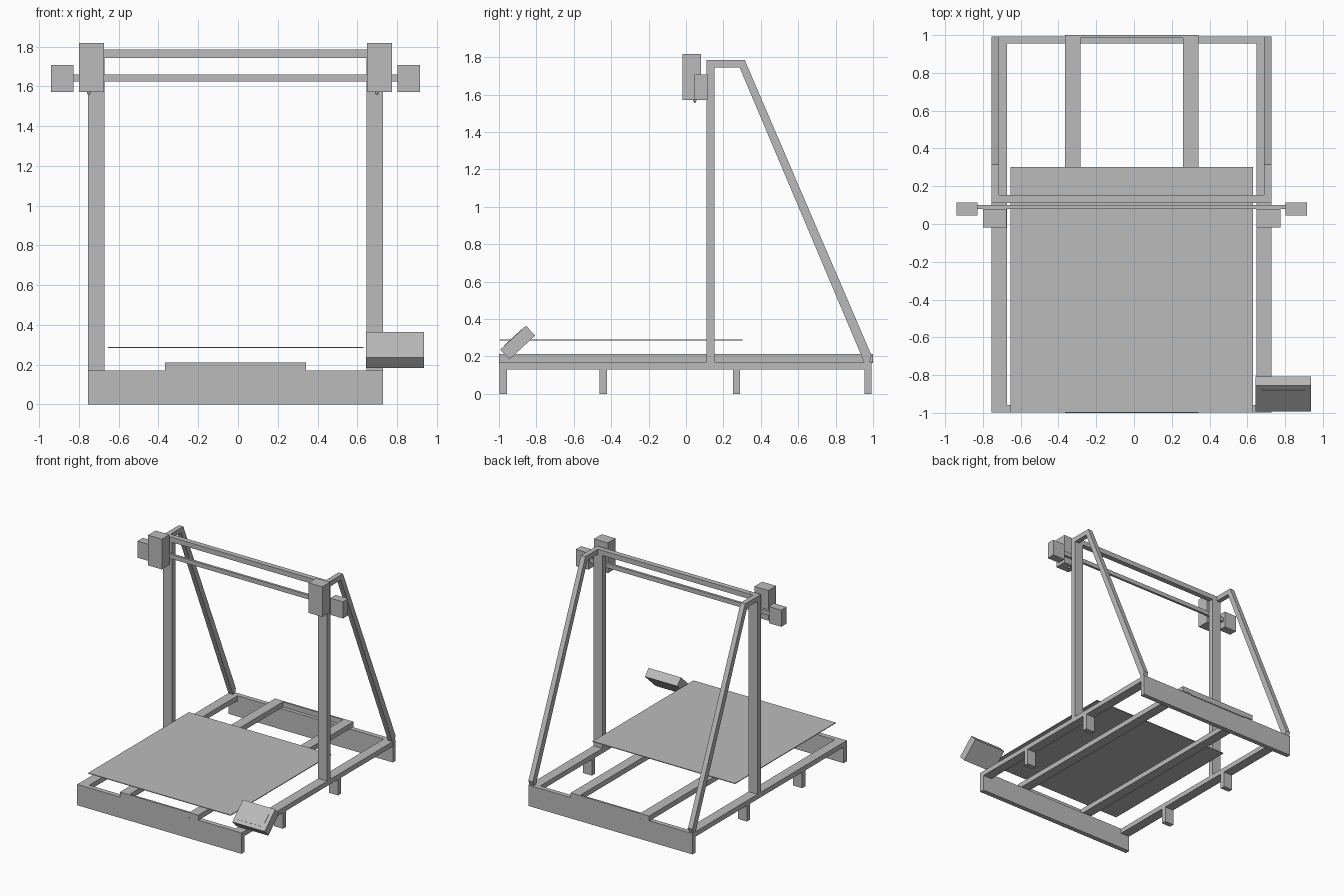
import bpy, bmesh, math
from mathutils import Matrix, Vector

if "Cube" in bpy.data.objects:
    bpy.data.objects.remove(bpy.data.objects["Cube"])

grey = bpy.data.materials.new("plain_grey")
grey.use_nodes = True
grey.diffuse_color = (0.5, 0.5, 0.5, 1)
grey.node_tree.nodes["Principled BSDF"].inputs["Base Color"].default_value = (0.5, 0.5, 0.5, 1)


def finish(name, bm):
    bmesh.ops.recalc_face_normals(bm, faces=bm.faces)
    mesh = bpy.data.meshes.new(name)
    bm.to_mesh(mesh)
    bm.free()
    mesh.materials.append(grey)
    obj = bpy.data.objects.new(name, mesh)
    bpy.context.collection.objects.link(obj)
    return obj


def box(name, x, y, z):
    """Box given as a (low, high) pair on each axis."""
    bm = bmesh.new()
    bmesh.ops.create_cube(bm, size=1)
    for v in bm.verts:
        v.co = [lo + (c + 0.5) * (hi - lo) for c, (lo, hi) in zip(v.co, (x, y, z))]
    return finish(name, bm)


def extrude_x(name, profile, x):
    """Extrude a (y, z) profile between two x values."""
    bm = bmesh.new()
    face = bm.faces.new([bm.verts.new((x[0], y, z)) for y, z in profile])
    new = bmesh.ops.extrude_face_region(bm, geom=[face])["geom"]
    verts = [g for g in new if isinstance(g, bmesh.types.BMVert)]
    bmesh.ops.translate(bm, verts=verts, vec=(x[1] - x[0], 0, 0))
    return finish(name, bm)


MID = -0.0125  # mirror plane of the frame


def pair(lo, hi):
    """Right and left x spans, measured outward from the frame centre."""
    return (("right", (MID - hi, MID - lo)), ("left", (MID + lo, MID + hi)))


# Base frame: end plates, side bars and feet
box("front_plate", (-0.754, 0.729), (-0.997, -0.957), (0, 0.17))
box("back_plate", (-0.754, 0.729), (0.955, 0.993), (0, 0.17))
for side, x in pair(0.66, 0.741):
    box(side + "_side_bar", x, (-0.957, 0.955), (0.13, 0.17))
    for i, y in enumerate((-0.442, 0.27)):
        box(f"{side}_foot_{i + 1}", x, (y - 0.02, y + 0.02), (0, 0.13))
    box(side + "_upright", x, (0.11, 0.153), (0.17, 1.785))

# Bed rails and the narrow strips joining their ends
for side, x in pair(0.272, 0.354):
    box(side + "_bed_rail", x, (-1, 1), (0.17, 0.212))
box("front_rail_strip", (MID - 0.272, MID + 0.272), (-1, -0.985), (0.165, 0.212))
box("back_rail_strip", (MID - 0.272, MID + 0.272), (0.985, 1), (0.165, 0.212))
box("bed", (-0.655, 0.631), (-0.997, 0.302), (0.284, 0.29))

# Gantry top bar and bent rear braces
box("top_bar", (-0.672, 0.648), (0.11, 0.153), (1.744, 1.785))
brace = [(0.153, 1.785), (0.314, 1.785), (0.992, 0.205), (0.98, 0.17),
         (0.952, 0.17), (0.287, 1.744), (0.153, 1.744)]
for side, x in pair(0.701, 0.741):
    extrude_x(side + "_rear_brace", brace, x)

# Cross beam with carriages, nozzles and end motors
box("cross_beam", (-0.83, 0.805), (0.08, 0.1), (1.625, 1.66))
for side, x in pair(0.662, 0.787):
    box(side + "_carriage", x, (-0.019, 0.08), (1.572, 1.818))
    bm = bmesh.new()
    bmesh.ops.create_cone(bm, cap_ends=True, segments=12, radius1=0.004, radius2=0.01,
                          depth=0.016, matrix=Matrix.Translation((sum(x) / 2 - 0.014, 0.047, 1.564)))
    finish(side + "_nozzle", bm)
for side, x in pair(0.815, 0.928):
    box(side + "_motor", x, (0.046, 0.114), (1.572, 1.708))

# Tilted control box with a thin display panel
tilt = Matrix.Translation(Vector((0.79, -0.9, 0.274))) @ Matrix.Rotation(math.radians(43), 4, "X")
for name, w, d, z in (("control_box", 0.146, 0.094, (-0.036, 0.036)),
                      ("display_panel", 0.115, 0.065, (0.036, 0.038))):
    box(name, (-w, w), (-d, d), z).data.transform(tilt)
